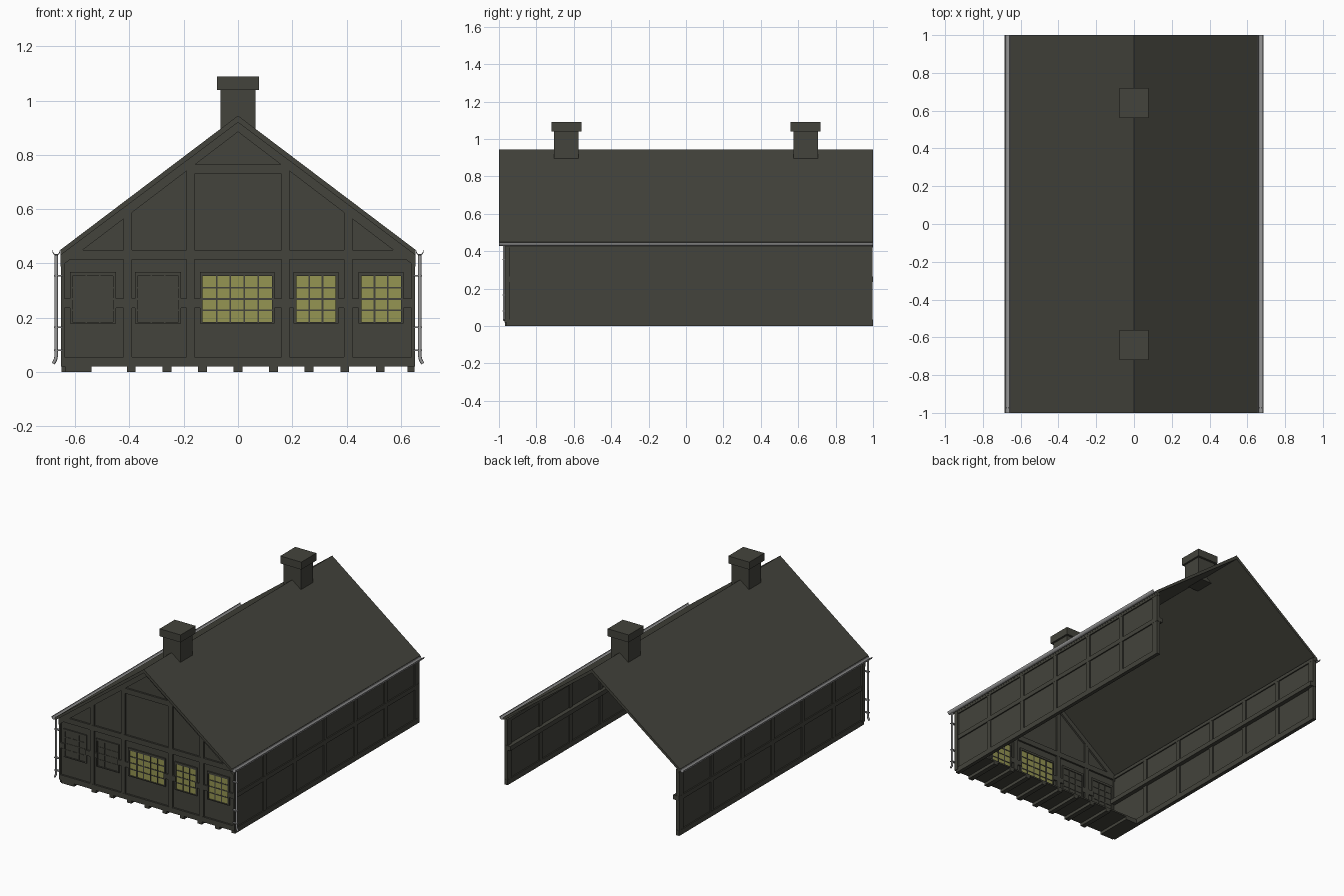
import bpy
import math

if "Cube" in bpy.data.objects:
    bpy.data.objects.remove(bpy.data.objects["Cube"])


def material(name, rgb):
    m = bpy.data.materials.new(name)
    m.diffuse_color = (*rgb, 1)
    m.use_nodes = True
    m.node_tree.nodes["Principled BSDF"].inputs["Base Color"].default_value = m.diffuse_color
    return m


TIMBER = material("dark timber", (0.057, 0.057, 0.045))
GLOW = material("yellow window glass", (0.30, 0.30, 0.085))
METAL = material("grey gutter metal", (0.32, 0.32, 0.32))


class Part:
    """Collects solids and turns them into one named object."""

    def __init__(self, name, mat):
        self.name, self.mat, self.v, self.f = name, mat, [], []

    def prism(self, pts, y0, y1):
        # polygon in the x-z plane, extruded along y
        n, b = len(pts), len(self.v)
        area = sum(pts[i][0] * pts[(i + 1) % n][1] - pts[(i + 1) % n][0] * pts[i][1] for i in range(n))
        if area < 0:
            pts = pts[::-1]
        self.v += [(x, y0, z) for x, z in pts] + [(x, y1, z) for x, z in pts]
        self.f.append([b + i for i in range(n)])
        self.f.append([b + n + i for i in reversed(range(n))])
        for i in range(n):
            j = (i + 1) % n
            self.f.append([b + j, b + i, b + n + i, b + n + j])

    def box(self, x0, x1, y0, y1, z0, z1):
        self.prism([(x0, z0), (x1, z0), (x1, z1), (x0, z1)], y0, y1)

    def build(self):
        me = bpy.data.meshes.new(self.name)
        me.from_pydata(self.v, [], self.f)
        me.materials.append(self.mat)
        ob = bpy.data.objects.new(self.name, me)
        bpy.context.collection.objects.link(ob)
        return ob


def under(x):
    # inner edge of the gable rafters
    return 0.885 - 0.745 * abs(x)


def top(x):
    # upper surface of the roof
    return 0.945 - 0.756 * abs(x)


# roof slab
W = 0.655
roof = Part("roof", TIMBER)
roof.prism([(-W, 0.45), (0, 0.945), (W, 0.45), (W, 0.43), (0, 0.92), (-W, 0.43)], -1, 1)
roof.build()

# chimneys with caps
chimneys = Part("chimneys", TIMBER)
for y in (-0.64, 0.64):
    chimneys.box(-0.065, 0.065, y - 0.065, y + 0.065, 0.89, 1.04)
    chimneys.box(-0.078, 0.078, y - 0.08, y + 0.08, 1.04, 1.09)
chimneys.build()

# side walls: infill plus timber grid proud on both faces
edges = [-0.97 + 0.0 * i for i in range(1)]
for side, label in ((-1, "left"), (1, "right")):
    def sx(a, b):
        return sorted((side * a, side * b))
    infill = Part(label + "_wall_infill", TIMBER)
    infill.box(*sx(0.633, 0.642), -0.95, 0.99, 0.02, 0.43)
    infill.build()
    frame = Part(label + "_wall_frame", TIMBER)
    for z0, z1 in ((0.0, 0.035), (0.235, 0.265), (0.42, 0.442)):
        frame.box(*sx(0.625, 0.65), -0.96, 1.0, z0, z1)
    frame.box(*sx(0.605, 0.626), -0.95, 1.0, 0.235, 0.265)
    for i in range(7):
        y = -0.963 + i * 0.3217
        frame.box(*sx(0.626, 0.649), max(y - 0.016, -0.96), min(y + 0.016, 0.998), 0.03, 0.43)
    frame.box(*sx(0.626, 0.649), 0.965, 0.998, 0.03, 0.43)
    frame.build()

# front wall infill
front = Part("front_wall_infill", TIMBER)
front.prism([(-0.64, 0.03), (0.64, 0.03), (0.64, 0.44), (0, 0.92), (-0.64, 0.44)], -0.958, -0.952)
front.build()

# front timber frame
F0, F1 = -0.97, -0.94
ff = Part("front_wall_frame", TIMBER)
ff.box(-0.65, 0.65, F0, F1, 0.02, 0.055)
ff.box(-0.65, 0.65, F0, F1, 0.415, 0.45)
ff.box(-0.16, 0.16, F0, F1, 0.73, 0.765)
for s in (-1, 1):
    ff.prism([(0, under(0)), (s * W, under(W) - 0.01), (s * W, top(W) - 0.005), (0, 0.935)], F0, F1)
    for a, b in ((0.16, 0.19), (0.39, 0.422)):
        ff.prism([(s * a, 0.055), (s * b, 0.055), (s * b, under(b) + 0.01), (s * a, under(a) + 0.01)],
                 F0 + 0.001, F1 - 0.001)
    ff.box(*sorted((s * 0.64, s * 0.652)), F0 + 0.001, F1 - 0.001, 0.02, 0.44)

# windows: (left, right, columns, lit, bay left, bay right)
windows = [(-0.61, -0.46, 3, False, -0.64, -0.422), (-0.37, -0.22, 3, False, -0.39, -0.19),
           (-0.13, 0.125, 5, True, -0.16, 0.16), (0.215, 0.36, 3, True, 0.19, 0.39),
           (0.455, 0.60, 3, True, 0.422, 0.64)]
Z0, Z1 = 0.185, 0.353
lit_glass = Part("lit_window_glass", GLOW)
dark_glass = Part("shutter_panels", TIMBER)
bars = Part("window_bars", TIMBER)
for a, b, cols, lit, l, r in windows:
    (lit_glass if lit else dark_glass).box(a, b, -0.9598, -0.9502, Z0, Z1)
    # casing and rail stubs to the posts
    for x0, x1 in ((l, a), (b, r)):
        ff.box(x0, x1, F0 + 0.002, F1 - 0.002, 0.235, 0.27)
    bars.box(a - 0.01, a, -0.966, -0.944, Z0, Z1)
    bars.box(b, b + 0.01, -0.966, -0.944, Z0, Z1)
    bars.box(a - 0.01, b + 0.01, -0.966, -0.944, Z1, Z1 + 0.015)
    bars.box(a - 0.01, b + 0.01, -0.966, -0.944, Z0 - 0.006, Z0)
    for i in range(1, cols):
        x = a + (b - a) * i / cols
        bars.box(x - 0.003, x + 0.003, -0.963, -0.947, Z0, Z1)
    for i in range(1, 4):
        z = Z0 + (Z1 - Z0) * i / 4
        bars.box(a, b, -0.9625, -0.9475, z - 0.003, z + 0.003)
for p in (ff, lit_glass, dark_glass, bars):
    p.build()

# short floor behind the front wall, on nine joists
floor = Part("floor_deck", TIMBER)
floor.box(-0.64, 0.64, -0.955, -0.72, 0.02, 0.03)
floor.build()
joists = Part("floor_joists", TIMBER)
for i in range(9):
    x = (i - 4) * 0.131
    joists.box(max(x - 0.016, -0.652), min(x + 0.016, 0.652) if i else -0.638, -0.968, -0.72, 0, 0.022)
joists.build()


def pipe(name, pts, radius):
    cu = bpy.data.curves.new(name, 'CURVE')
    cu.dimensions = '3D'
    cu.bevel_depth = radius
    cu.bevel_resolution = 2
    cu.use_fill_caps = True
    sp = cu.splines.new('POLY')
    sp.points.add(len(pts) - 1)
    for p, q in zip(sp.points, pts):
        p.co = (*q, 1)
    cu.materials.append(METAL)
    ob = bpy.data.objects.new(name, cu)
    bpy.context.collection.objects.link(ob)


# gutters (open half round troughs), downpipes and brackets
for s, label in ((-1, "left"), (1, "right")):
    g = Part(label + "_gutter", METAL)
    arc = [math.pi + math.pi * i / 8 for i in range(9)]
    outer = [(s * 0.670 + 0.015 * math.cos(t), 0.447 + 0.018 * math.sin(t)) for t in arc]
    inner = [(s * 0.670 + 0.012 * math.cos(t), 0.447 + 0.014 * math.sin(t)) for t in reversed(arc)]
    g.prism(outer + inner, -1, 1)
    g.build()
    y = -0.973
    pipe(label + "_downpipe", [(s * 0.670, y, 0.435), (s * 0.670, y, 0.06), (s * 0.673, y, 0.045),
                               (s * 0.681, y, 0.031)], 0.0065)
    br = Part(label + "_pipe_brackets", METAL)
    for z in (0.08, 0.165, 0.355):
        br.box(*sorted((s * 0.645, s * 0.679)), y - 0.008, y + 0.008, z - 0.003, z + 0.003)
    br.build()
